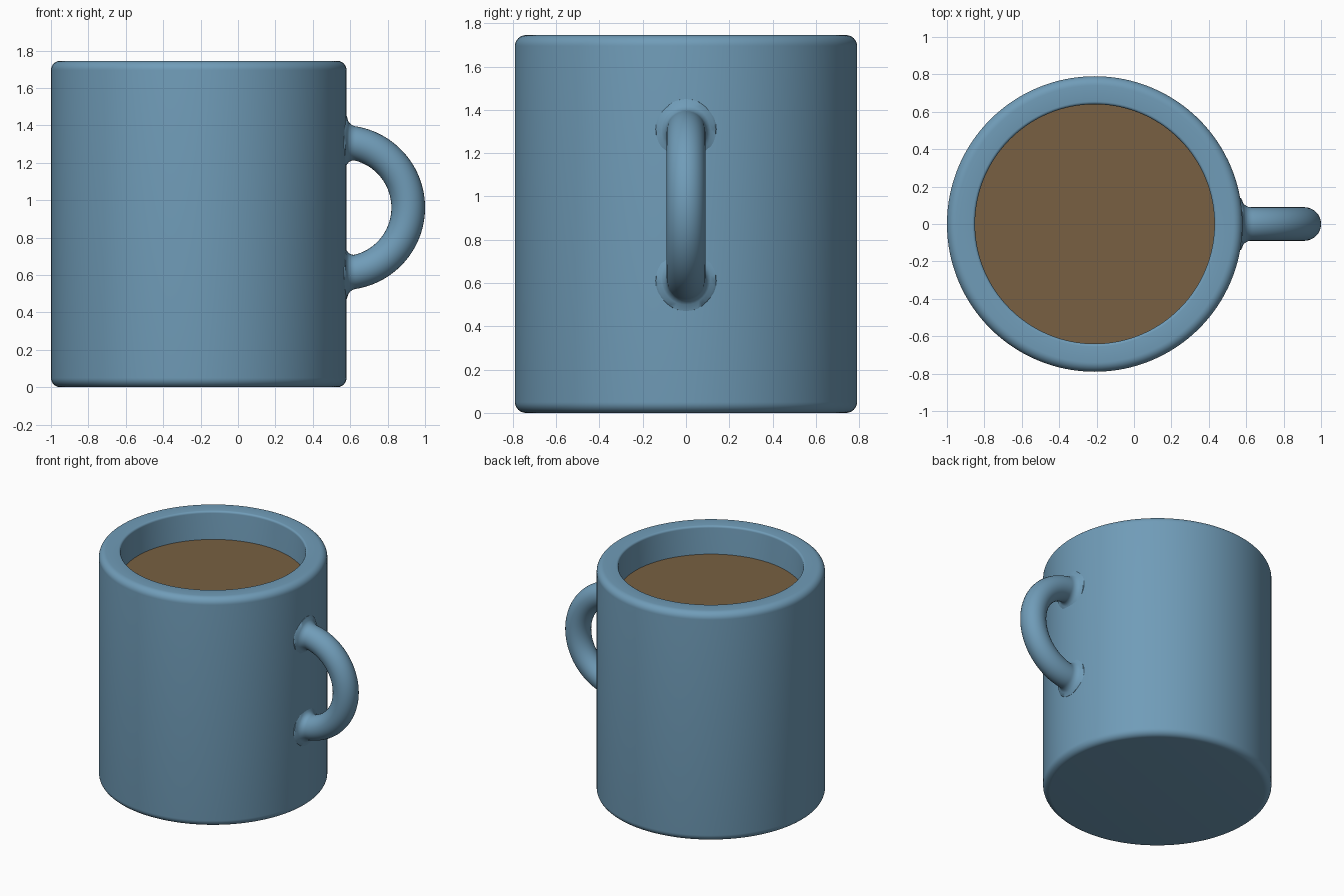
import bpy, bmesh
from math import sin, cos, pi, radians, hypot, sqrt

cube = bpy.data.objects.get("Cube")
if cube:
    bpy.data.objects.remove(cube, do_unlink=True)

AXIS_X, RADIUS, HEIGHT = -0.21, 0.79, 1.745
INNER, FILL_Z, FLOOR_Z = 0.64, 1.53, 0.15
SIDES = 128


def material(name, rgb):
    mat = bpy.data.materials.new(name)
    mat.use_nodes = True
    mat.diffuse_color = (*rgb, 1)
    mat.node_tree.nodes["Principled BSDF"].inputs["Base Color"].default_value = (*rgb, 1)
    return mat


def finish(name, bm, mat):
    bmesh.ops.recalc_face_normals(bm, faces=bm.faces)
    mesh = bpy.data.meshes.new(name)
    bm.to_mesh(mesh)
    bm.free()
    mesh.materials.append(mat)
    obj = bpy.data.objects.new(name, mesh)
    bpy.context.collection.objects.link(obj)
    bpy.ops.object.select_all(action='DESELECT')
    obj.select_set(True)
    bpy.context.view_layer.objects.active = obj
    bpy.ops.object.shade_smooth_by_angle(angle=radians(40))
    return obj


def arc(cx, cz, r, start, end, steps=8):
    angles = [radians(start + (end - start) * i / steps) for i in range(steps + 1)]
    return [(cx + r * cos(a), cz + r * sin(a)) for a in angles]


def lathe(name, profile, mat):
    """Turn a (radius, height) profile about the mug axis."""
    bm = bmesh.new()
    verts = [bm.verts.new((AXIS_X + r, 0, z)) for r, z in profile]
    edges = [bm.edges.new(pair) for pair in zip(verts, verts[1:])]
    bmesh.ops.spin(bm, geom=verts + edges, cent=(AXIS_X, 0, 0), axis=(0, 0, 1),
                   angle=2 * pi, steps=SIDES)
    bmesh.ops.remove_doubles(bm, verts=bm.verts, dist=0.0001)
    return finish(name, bm, mat)


blue = material("blue glaze", (0.162, 0.333, 0.480))
brown = material("coffee brown", (0.188, 0.117, 0.054))

# Hollow body with rounded base and rim
EDGE, LIP = 0.05, 0.015
lathe("mug_body",
      [(0, 0)]
      + arc(RADIUS - EDGE, EDGE, EDGE, -90, 0)
      + arc(RADIUS - EDGE, HEIGHT - EDGE, EDGE, 0, 90)
      + arc(INNER + LIP, HEIGHT - LIP, LIP, 90, 180, 4)
      + [(INNER, FLOOR_Z), (0, FLOOR_Z)], blue)

# Drink filling the mug
lathe("drink", [(0, FLOOR_Z), (INNER, FLOOR_Z), (INNER, FILL_Z), (0, FILL_Z)], brown)

# Ring handle, flaring where it meets the wall
RING_X, RING_Z, MAJOR, MINOR, FILLET = 0.56, 0.96, 0.35, 0.09, 0.05
SWEEP, STEPS, ROUND = radians(100), 160, 32


def flare(x, y):
    gap = min(max(hypot(x - AXIS_X, y) - RADIUS, 0), FILLET)
    return FILLET - sqrt(FILLET ** 2 - (FILLET - gap) ** 2)


bm = bmesh.new()
rings = []
for i in range(STEPS + 1):
    t = SWEEP * (2 * i / STEPS - 1)
    ring = []
    for j in range(ROUND):
        a = 2 * pi * j / ROUND
        out = MAJOR + MINOR * cos(a)
        r = MINOR + flare(RING_X + out * cos(t), MINOR * sin(a))
        out = MAJOR + r * cos(a)
        ring.append(bm.verts.new((RING_X + out * cos(t), r * sin(a), RING_Z + out * sin(t))))
    rings.append(ring)
for low, high in zip(rings, rings[1:]):
    for j in range(ROUND):
        k = (j + 1) % ROUND
        bm.faces.new((low[j], low[k], high[k], high[j]))
bm.faces.new(rings[0])
bm.faces.new(rings[-1])
finish("handle", bm, blue)
